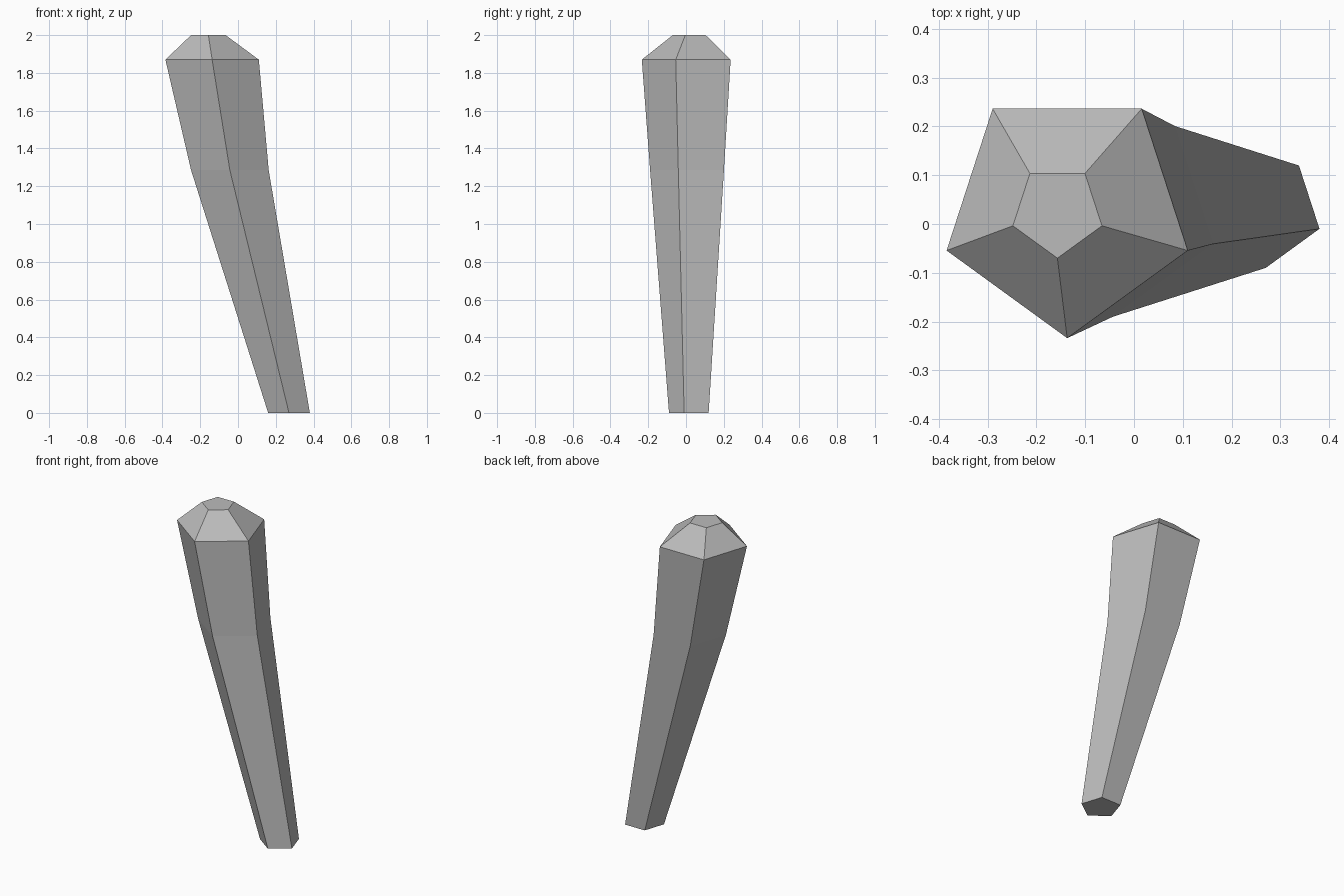
import bpy
import bmesh
from math import cos, sin, pi

if "Cube" in bpy.data.objects:
    bpy.data.objects.remove(bpy.data.objects["Cube"], do_unlink=True)

SIDES = 5
CENTRE_Y = 0.026

# Stone grey
grey = bpy.data.materials.new("plain_grey")
grey.use_nodes = True
colour = (0.5, 0.5, 0.5, 1)
grey.diffuse_color = colour
grey.node_tree.nodes["Principled BSDF"].inputs["Base Color"].default_value = colour


def ring(bm, x, z, radius):
    """Pentagon with one corner towards the front."""
    angles = [-pi / 2 + 2 * pi * i / SIDES for i in range(SIDES)]
    return [bm.verts.new((x + radius * cos(a), CENTRE_Y + radius * sin(a), z))
            for a in angles]


# Leaning tapered shaft with a bevelled cap: centre x, height, radius
sections = [(0.27, 0, 0.116), (-0.043, 1.285, 0.216),
            (-0.137, 1.87, 0.26), (-0.157, 2, 0.096)]
bm = bmesh.new()
rings = [ring(bm, *s) for s in sections]
for low, high in zip(rings, rings[1:]):
    for i in range(SIDES):
        j = (i + 1) % SIDES
        bm.faces.new((low[i], low[j], high[j], high[i]))
bm.faces.new(rings[0][::-1])
bm.faces.new(rings[-1])
bmesh.ops.recalc_face_normals(bm, faces=bm.faces)

mesh = bpy.data.meshes.new("leaning_post")
bm.to_mesh(mesh)
bm.free()
mesh.materials.append(grey)
post = bpy.data.objects.new("leaning_post", mesh)
bpy.context.collection.objects.link(post)
